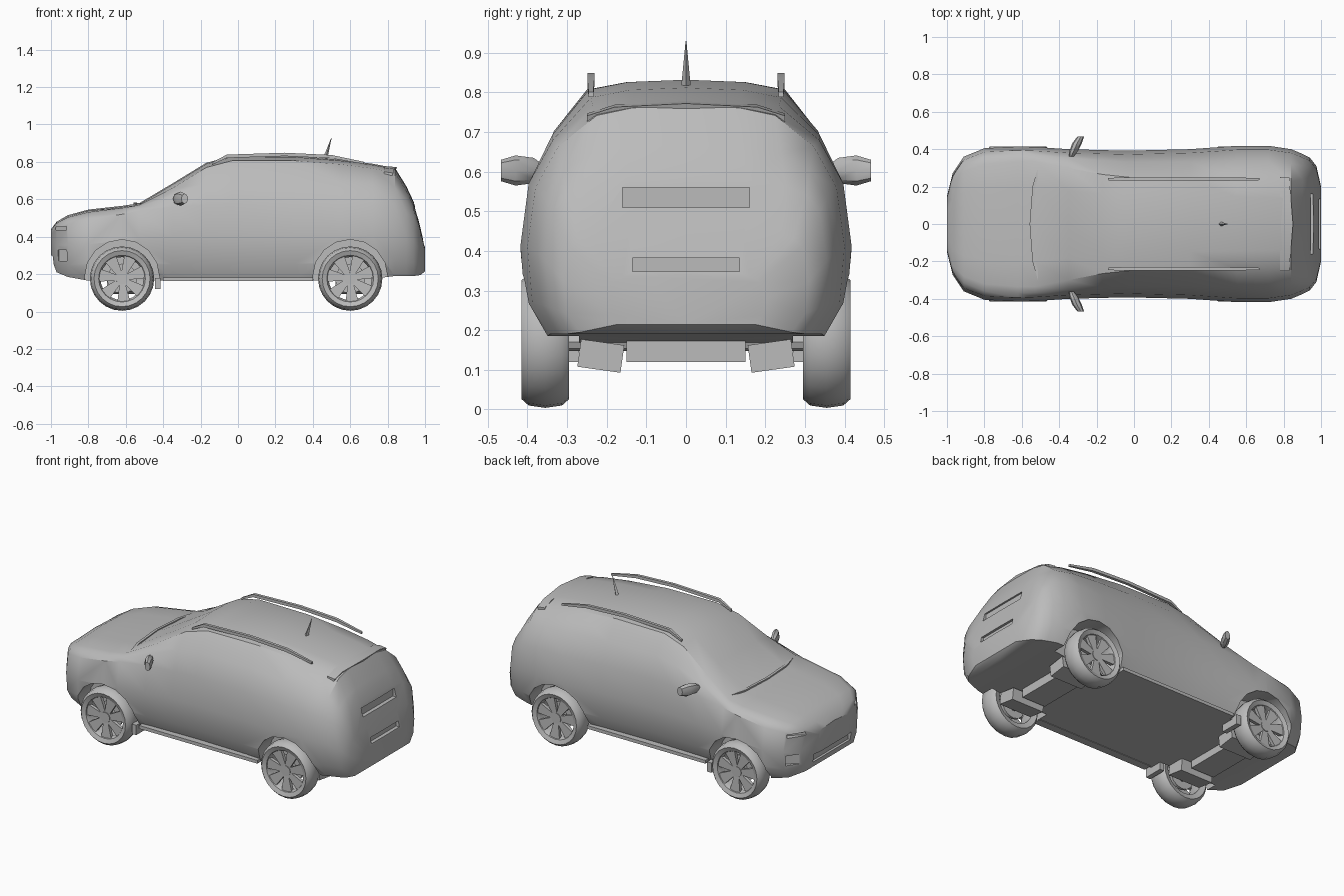
import bpy, bmesh, math
from mathutils import Vector, Matrix

if "Cube" in bpy.data.objects:
    bpy.data.objects.remove(bpy.data.objects["Cube"])

GREY = (0.5, 0.5, 0.5, 1)
grey = bpy.data.materials.new("plain grey")
grey.use_nodes = True
grey.diffuse_color = GREY
grey.node_tree.nodes["Principled BSDF"].inputs["Base Color"].default_value = GREY


def finish(name, bm, angle=35):
    """Turn a bmesh into a smooth-shaded grey object."""
    bmesh.ops.recalc_face_normals(bm, faces=bm.faces[:])
    mesh = bpy.data.meshes.new(name)
    bm.to_mesh(mesh)
    bm.free()
    mesh.materials.append(grey)
    ob = bpy.data.objects.new(name, mesh)
    bpy.context.collection.objects.link(ob)
    bpy.ops.object.select_all(action='DESELECT')
    ob.select_set(True)
    bpy.context.view_layer.objects.active = ob
    bpy.ops.object.shade_smooth_by_angle(angle=math.radians(angle))
    return ob


def loft(bm, rings, closed=False):
    """Skin a row of equal rings, capping the ends unless the row is closed."""
    rows = [[bm.verts.new(p) for p in ring] for ring in rings]
    n = len(rows[0])
    for a, b in zip(rows, rows[1:] + rows[:1] if closed else rows[1:]):
        for i in range(n):
            j = (i + 1) % n
            bm.faces.new((a[i], a[j], b[j], b[i]))
    if not closed:
        bm.faces.new(rows[0])
        bm.faces.new(rows[-1])


def box(bm, centre, size, turn=0, axis='Z'):
    m = Matrix.Translation(centre) @ Matrix.Rotation(math.radians(turn), 4, axis)
    bmesh.ops.create_cube(bm, size=1, matrix=m @ Matrix.Diagonal((*size, 1)))


def rod(bm, a, b, r1, r2, sides=8):
    a, b = Vector(a), Vector(b)
    m = Matrix.Translation((a + b) / 2) @ (b - a).to_track_quat('Z', 'Y').to_matrix().to_4x4()
    bmesh.ops.create_cone(bm, cap_ends=True, segments=sides, radius1=r1, radius2=r2,
                          depth=(b - a).length, matrix=m)


# Body shell: x, floor z, half width, belt z, roof half width, top z
STATIONS = [
    (-1, .29, .15, .41, .12, .44), (-.97, .21, .27, .45, .22, .48),
    (-.91, .185, .36, .47, .28, .515), (-.8, .165, .405, .49, .32, .545),
    (-.62, .165, .415, .52, .335, .565), (-.53, .165, .412, .54, .335, .578),
    (-.35, .165, .4, .56, .3, .685), (-.17, .165, .395, .57, .265, .795),
    (-.03, .165, .392, .575, .25, .832), (.3, .165, .4, .575, .245, .832),
    (.55, .165, .418, .57, .24, .812), (.72, .175, .418, .57, .235, .79),
    (.84, .19, .4, .56, .225, .767), (.9, .19, .375, .53, .24, .67),
    (.94, .19, .355, .5, .25, .585), (.975, .195, .31, .41, .24, .45),
    (1, .215, .2, .32, .16, .34)]


def section(x, floor, w, belt, roof, top):
    h, rise = belt - floor, top - belt
    half = [(.86 * w, floor), (.97 * w, floor + .22 * h), (w, floor + .6 * h),
            (.95 * w, belt), ((.95 * w + roof) / 2 + .02 * min(1, rise * 5), belt + rise * .5),
            (roof, top - min(.025, rise * .25)), (roof * .6, top - .006)]
    ring = [(x, y, z) for y, z in half] + [(x, 0, top)]
    return ring + [(x, -y, z) for y, z in reversed(half)] + [(x, 0, floor)]


bm = bmesh.new()
loft(bm, [section(*s) for s in STATIONS])
body = finish("body", bm)

AXLES = (-.62, .6)
SIDES = (-1, 1)

# Cutters for the arches, lamps, intake, tailgate recess and bumper step
cutters = []
for x in AXLES:
    for s in SIDES:
        bm = bmesh.new()
        rod(bm, (x, s * .27, .185), (x, s * .6, .185), .2, .2, 16)
        cutters.append(finish("arch_cutter", bm))
for s in SIDES:
    bm = bmesh.new()
    box(bm, (-.95, s * .29, .445), (.05, .11, .02), s * -50)
    cutters.append(finish("headlight_cutter", bm))
    bm = bmesh.new()
    box(bm, (-.94, s * .315, .3), (.04, .08, .06), s * -50)
    cutters.append(finish("fog_lamp_cutter", bm))
for name, centre, size in [("intake", (-1, 0, .275), (.06, .36, .05)),
                           ("tailgate_recess", (.96, 0, .535), (.05, .32, .05)),
                           ("plate_recess", (1, 0, .365), (.05, .27, .035))]:
    bm = bmesh.new()
    box(bm, centre, size)
    cutters.append(finish(name + "_cutter", bm))
for cutter in cutters:
    mod = body.modifiers.new("cut", 'BOOLEAN')
    mod.operation, mod.solver, mod.object = 'DIFFERENCE', 'EXACT', cutter
    bpy.ops.object.select_all(action='DESELECT')
    body.select_set(True)
    bpy.context.view_layer.objects.active = body
    bpy.ops.object.modifier_apply(modifier=mod.name)
    bpy.data.objects.remove(cutter)
bpy.ops.object.shade_smooth_by_angle(angle=math.radians(35))

# Wheels: revolved tyre, tapered spokes and a hub
TYRE = [(.125, .05), (.15, .06), (.166, .042), (.172, 0), (.166, -.042), (.15, -.06), (.118, -.05), (.115, .03)]


def wheel(name, x, s):
    bm = bmesh.new()
    rings = []
    for i in range(24):
        a = math.tau * i / 24
        rings.append([(r * math.cos(a), d, r * math.sin(a)) for r, d in TYRE])
    loft(bm, rings, closed=True)
    for i in range(7):
        a = math.tau * i / 7 + .3
        out, across = Vector((math.cos(a), 0, math.sin(a))), Vector((-math.sin(a), 0, math.cos(a)))
        ends = []
        for r, w, front in ((.02, .014, .04), (.122, .034, .045)):
            ends.append([out * r + across * w * k + Vector((0, front - d, 0))
                         for k, d in ((-1, 0), (1, 0), (1, .02), (-1, .02))])
        loft(bm, ends)
    rod(bm, (0, -.05, 0), (0, .044, 0), .035, .032, 12)
    rod(bm, (0, -.03, 0), (0, -.015, 0), .08, .08, 14)
    bmesh.ops.transform(bm, verts=bm.verts[:],
                        matrix=Matrix.Translation((x, s * .355, .176)) @ Matrix.Diagonal((1, s, 1, 1)))
    finish(name, bm)


for x, end in zip(AXLES, ("front", "rear")):
    for s, side in zip(SIDES, ("near", "far")):
        wheel(f"{end}_{side}_wheel", x, s)
    # Axle and subframe under the floor
    bm = bmesh.new()
    rod(bm, (x, -.33, .17), (x, .33, .17), .022, .022)
    box(bm, (x, 0, .15), (.16, .3, .06))
    for s in SIDES:
        box(bm, (x + .03, s * .215, .135), (.22, .11, .07), s * 8, 'X')
    finish(end + "_subframe", bm)

for s, side in zip(SIDES, ("near", "far")):
    # Door mirrors: swept housing on a short stalk
    bm = bmesh.new()
    rings = []
    for x, y, rx, rz in ((-.335, .36, .012, .015), (-.325, .385, .022, .032),
                         (-.305, .43, .026, .038), (-.285, .467, .018, .027)):
        rings.append([(x + rx * math.cos(k * math.tau / 8), s * y,
                       .603 + rz * math.sin(k * math.tau / 8)) for k in range(8)])
    loft(bm, rings)
    finish(side + "_mirror", bm)
    # Roof rails following the roof line
    bm = bmesh.new()
    rail = [(-.14, .79, .006), (-.06, .83, .009), (.25, .84, .009), (.5, .828, .009), (.67, .795, .006)]
    loft(bm, [[(x, s * (.24 + dy), z + dz) for dy, dz in ((-r, -r), (r, -r), (r, r), (-r, r))]
              for x, z, r in rail])
    finish(side + "_roof_rail", bm)
    # Mud flaps and sill strips
    bm = bmesh.new()
    box(bm, (-.43, s * .33, .15), (.03, .12, .06))
    box(bm, (0, s * .36, .172), (.8, .05, .02))
    finish(side + "_sill", bm)

# Rear spoiler lip
bm = bmesh.new()
loft(bm, [[(.78, y, z + .012), (.85 - abs(y) * .08, y, z + .006), (.84 - abs(y) * .08, y, z - .02), (.78, y, z - .02)]
          for y, z in ((-.25, .735), (-.18, .757), (0, .766), (.18, .757), (.25, .735))])
finish("spoiler", bm)

# Leaning aerial
bm = bmesh.new()
rod(bm, (.465, 0, .815), (.5, 0, .93), .012, .001, 4)
finish("aerial", bm)

# Cowl strip at the foot of the windscreen
bm = bmesh.new()
loft(bm, [[(x + dx, y, z + dz) for dx, dz in ((-.008, -.015), (.008, -.015), (.008, .003), (-.008, .003))]
          for x, y, z in ((-.5, -.32, .575), (-.535, -.2, .577), (-.55, 0, .579), (-.535, .2, .577), (-.5, .32, .575))])
finish("cowl", bm)
